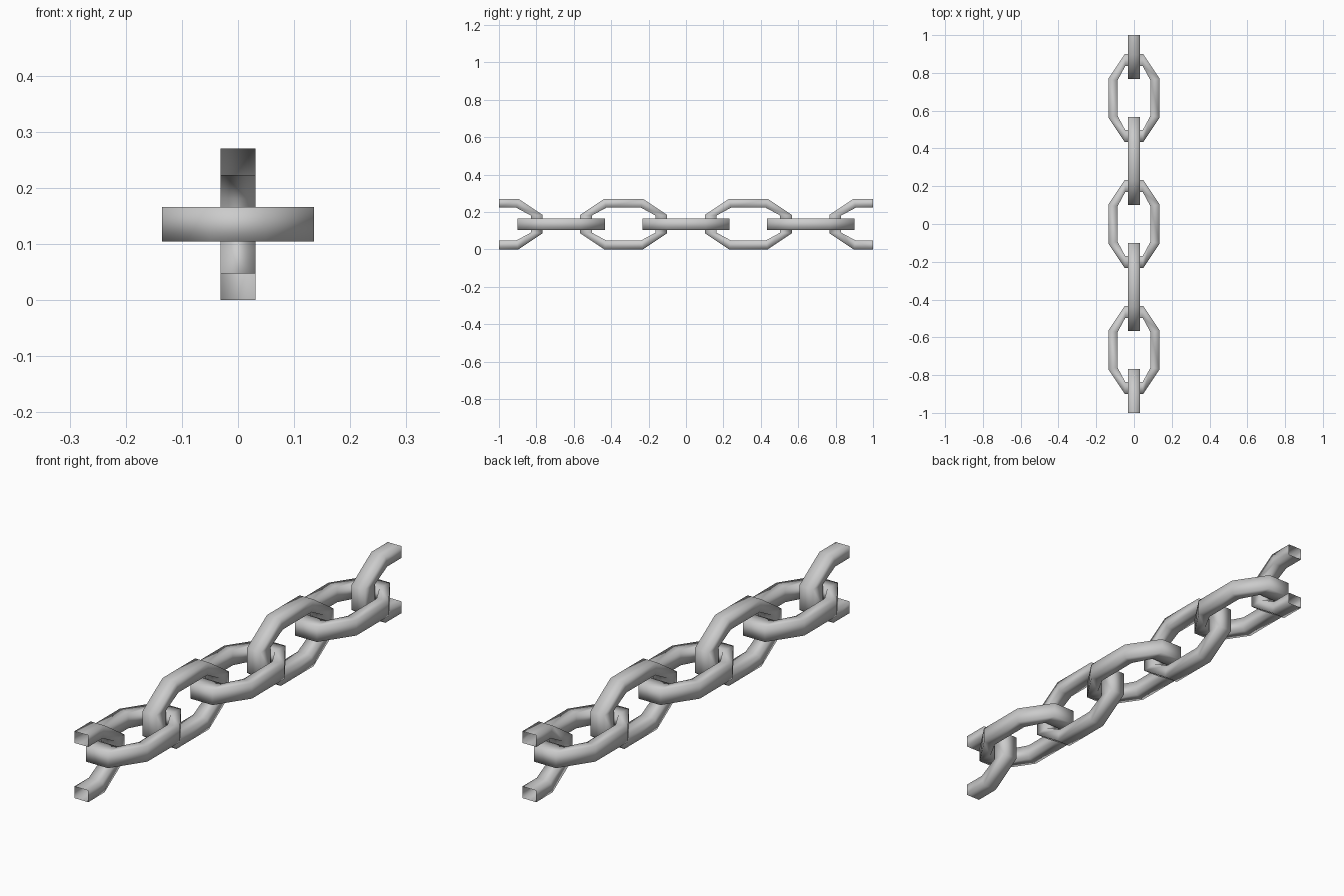
import bpy

if "Cube" in bpy.data.objects:
    bpy.data.objects.remove(bpy.data.objects["Cube"])

MID_Z = 0.135      # height of the chain axis
HALF_T = 0.031     # half thickness of a link bar
SPACING = 1 / 3

# (width, length) of outer and inner edge at the shoulder, tip and cut
SHOULDER = ((0.135, 0.104), (0.088, 0.092))
TIP = ((0.049, 0.233), (0.046, 0.170))
CUT = ((0.135, 0.0), (0.088, 0.0))


def flip(station, su, sv):
    return [(u * su, v * sv) for u, v in station]


def make_link(name, y, upright, stations, closed):
    """Sweep a rectangular bar through the stations; open runs stay uncapped."""
    verts, faces = [], []
    for (ou, ov), (iu, iv) in stations:
        for u, v, t in ((ou, ov, HALF_T), (ou, ov, -HALF_T),
                        (iu, iv, -HALF_T), (iu, iv, HALF_T)):
            verts.append((t, y + v, MID_Z + u) if upright else (u, y + v, MID_Z + t))
    n = len(stations)
    for i in range(n if closed else n - 1):
        a, b = 4 * i, 4 * ((i + 1) % n)
        for k in range(4):
            m = (k + 1) % 4
            quad = (a + k, a + m, b + m, b + k)
            faces.append(quad if upright else quad[::-1])
    mesh = bpy.data.meshes.new(name)
    mesh.from_pydata(verts, [], faces)
    mesh.validate()
    obj = bpy.data.objects.new(name, mesh)
    bpy.context.collection.objects.link(obj)
    # consistent outward normals, soft shading
    import bmesh
    bm = bmesh.new()
    bm.from_mesh(mesh)
    bmesh.ops.recalc_face_normals(bm, faces=bm.faces)
    bm.to_mesh(mesh)
    bm.free()
    mesh.shade_smooth()
    return obj


def end_run(s):
    """Stations round one end of a link, s = +1 or -1 along the chain."""
    return [flip(SHOULDER, 1, s), flip(TIP, 1, s),
            flip(TIP, -1, s), flip(SHOULDER, -1, s)]


full = end_run(1) + end_run(-1)[::-1]

# Whole links, alternating flat and upright
for i in range(-2, 3):
    upright = i % 2 == 1
    make_link("upright_link" if upright else "flat_link",
              i * SPACING, upright, full, True)

# Half links cut open at both ends of the chain
for s in (-1, 1):
    half = [CUT] + end_run(-s) + [flip(CUT, -1, 1)]
    make_link("half_link", s * 1.0, True, half, False)
